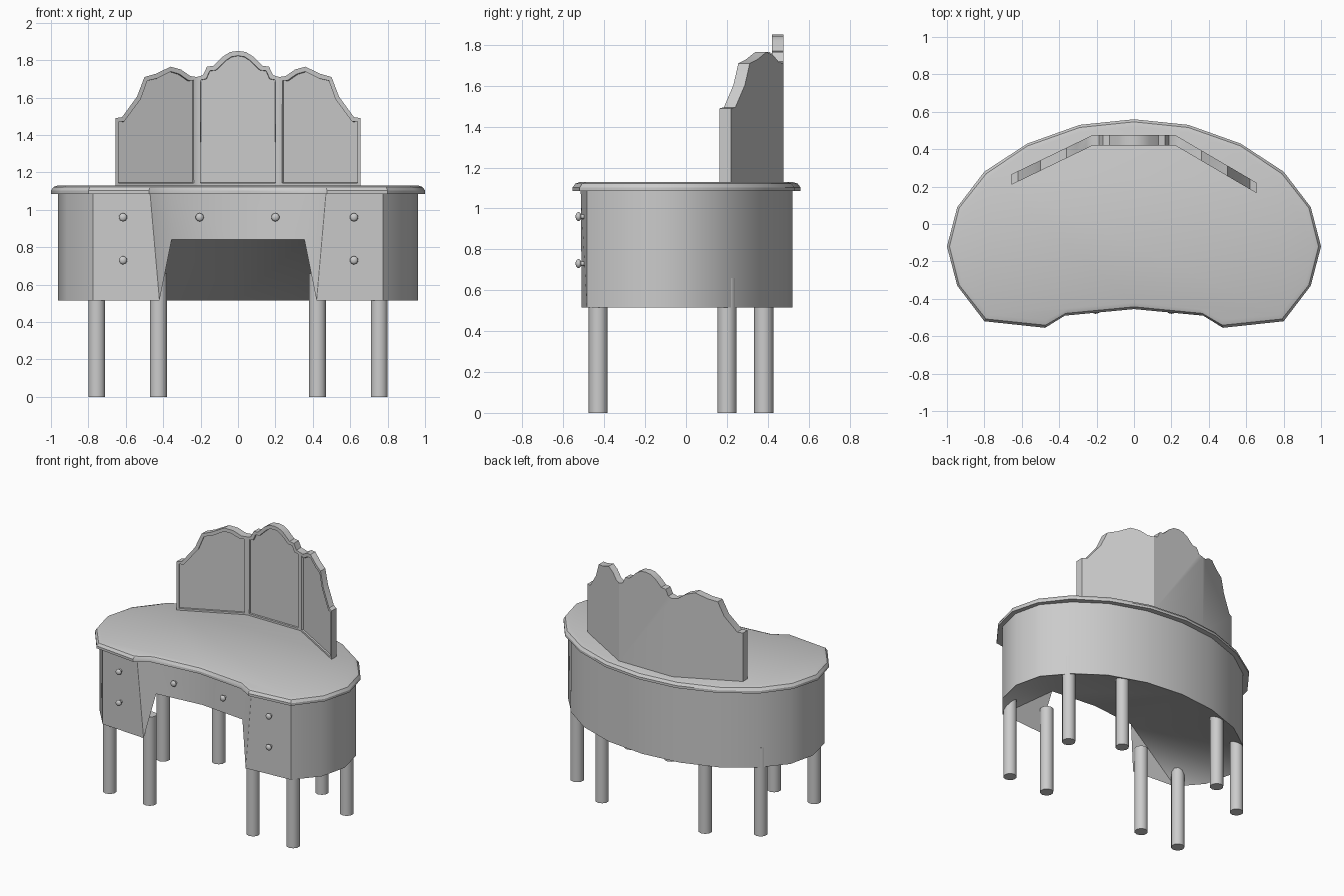
import bpy, bmesh
from math import pi
from mathutils import Vector, Matrix

if "Cube" in bpy.data.objects:
    bpy.data.objects.remove(bpy.data.objects["Cube"])

# Right halves of the kidney outline, back centre to front centre
OUTER = [(0, .56), (.29, .53), (.57, .43), (.80, .28), (.945, .09), (1, -.12),
         (.945, -.33), (.80, -.52), (.475, -.555), (.37, -.49), (0, -.455)]
INNER = [(0, .52), (.29, .49), (.565, .395), (.77, .25), (.915, .08), (.962, -.12),
         (.915, -.32), (.775, -.485), (.47, -.515), (.355, -.455), (0, -.42)]


def mirrored(half):
    return half + [(-p[0],) + tuple(p[1:]) for p in half[-2:0:-1]]


def finish(bm, name, angle=30):
    bmesh.ops.recalc_face_normals(bm, faces=bm.faces)
    me = bpy.data.meshes.new(name)
    bm.to_mesh(me)
    bm.free()
    ob = bpy.data.objects.new(name, me)
    bpy.context.collection.objects.link(ob)
    bpy.ops.object.select_all(action='DESELECT')
    ob.select_set(True)
    bpy.context.view_layer.objects.active = ob
    bpy.ops.object.shade_smooth_by_angle(angle=angle * pi / 180)
    return ob


def bridge(bm, a, b):
    n = len(a)
    for i in range(n):
        j = (i + 1) % n
        bm.faces.new((a[i], a[j], b[j], b[i]))


# Table top with rounded upper rim
bm = bmesh.new()
rings = []
for t, z in ((0, 1.085), (1, 1.085), (1, 1.103), (.65, 1.122), (0, 1.13)):
    half = [(i[0] + (o[0] - i[0]) * t, i[1] + (o[1] - i[1]) * t, z)
            for i, o in zip(INNER, OUTER)]
    rings.append([bm.verts.new(p) for p in mirrored(half)])
for a, b in zip(rings, rings[1:]):
    bridge(bm, a, b)
bm.faces.new(rings[0])
bm.faces.new(rings[-1])
finish(bm, "table_top")

# Body: kneehole edge is raised, underside fans down to the back
bm = bmesh.new()
low = [(x, y, .84 if i > 8 else .515) for i, (x, y) in enumerate(INNER)]
low[8] = (.42, -.51, .515)
bottom = [bm.verts.new(p) for p in mirrored(low)]
top = [bm.verts.new((x, y, 1.086)) for x, y in mirrored(INNER)]
bridge(bm, bottom, top)
bm.faces.new(top)
n = len(bottom)
for k, ring in ((9, range(0, 9)), (11, [0] + list(range(n - 1, 11, -1)))):
    ring = list(ring)
    for a, b in zip(ring, ring[1:]):
        if k not in (a, b):
            bm.faces.new((bottom[k], bottom[a], bottom[b]))
    bm.faces.new((bottom[k], bottom[0], bottom[10]))
finish(bm, "body", 35)

# Legs: four pairs
for side, sx in (("right", 1), ("left", -1)):
    for label, x, y in (("front_outer", .755, -.43), ("front_inner", .425, -.43),
                        ("back_outer", .755, .2), ("back_inner", .425, .38)):
        bm = bmesh.new()
        bmesh.ops.create_cone(bm, cap_ends=True, segments=10, radius1=.047, radius2=.047,
                              depth=.66, matrix=Matrix.Translation((sx * x, y, .33)))
        finish(bm, f"{label}_leg_{side}", 40)

# Drawer knobs: stem and flattened ball
for x, y, z in ((-.615, -.5, .96), (-.615, -.5, .73), (-.205, -.44, .96),
                (.2, -.44, .96), (.62, -.5, .96), (.62, -.5, .73)):
    bm = bmesh.new()
    bmesh.ops.create_cone(bm, cap_ends=True, segments=10, radius1=.011, radius2=.011, depth=.04,
                          matrix=Matrix.Translation((x, y - .008, z)) @ Matrix.Rotation(pi / 2, 4, 'X'))
    bmesh.ops.create_uvsphere(bm, u_segments=12, v_segments=8, radius=.022,
                              matrix=Matrix.Translation((x, y - .026, z)) @ Matrix.Diagonal((1, .65, 1, 1)))
    finish(bm, "drawer_knob", 50)

# Three-part mirror: scalloped top, wings folded forward, recessed panels
crest = [(-.655, 1.49), (-.62, 1.495), (-.54, 1.605), (-.50, 1.71), (-.44, 1.727), (-.36, 1.765),
         (-.305, 1.75), (-.255, 1.715), (-.22, 1.71), (-.187, 1.72), (-.166, 1.765), (-.13, 1.77),
         (-.08, 1.82), (-.043, 1.843), (0, 1.85)]
crest += [(-x, z) for x, z in crest[-2::-1]]
last = len(crest) - 1
fold = [0, 8, last - 8, last]


def front_y(x):
    bend = max(0, abs(x) - .22) / .435
    return .42 - bend * (.255 if x > 0 else .21)


bm = bmesh.new()
sheets = []
for dy in (0, .056):
    up = [bm.verts.new((x, front_y(x) + dy, z)) for x, z in crest]
    base = {i: bm.verts.new((crest[i][0], front_y(crest[i][0]) + dy, 1.125)) for i in fold}
    sheets.append((up, base))
panels = []
for up, base in sheets:
    for a, b in zip(fold, fold[1:]):
        f = bm.faces.new([base[a], base[b]] + up[b:a - 1 if a else None:-1])
        if up is sheets[0][0]:
            panels.append(f)
rims = [up + [base[i] for i in reversed(fold)] for up, base in sheets]
bridge(bm, rims[0], rims[1])
bmesh.ops.recalc_face_normals(bm, faces=bm.faces)
bmesh.ops.inset_individual(bm, faces=panels, thickness=.026)
bmesh.ops.inset_individual(bm, faces=panels, thickness=.002, depth=-.012)
finish(bm, "mirror_frame")
